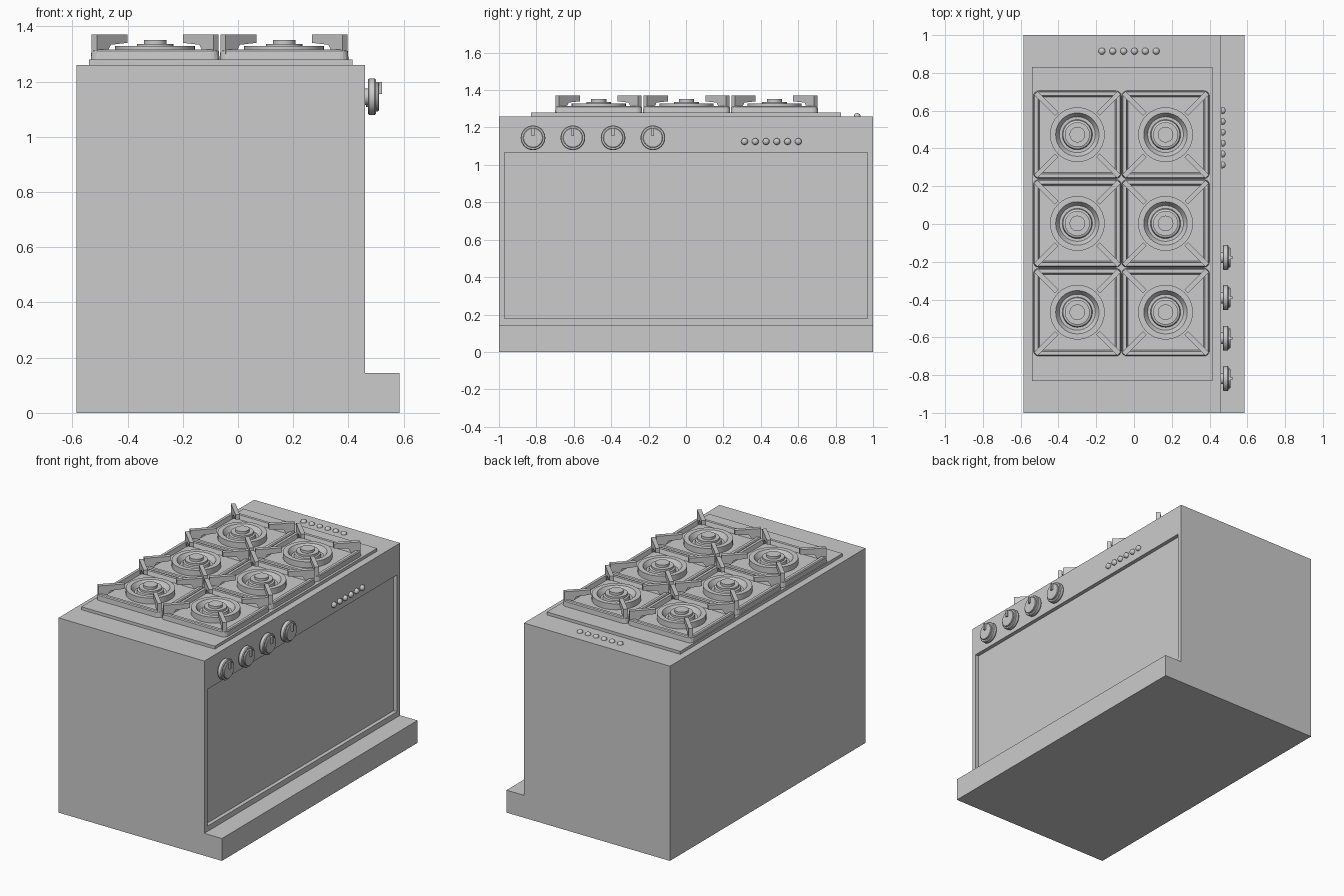
import bpy, bmesh, math
from mathutils import Matrix

if "Cube" in bpy.data.objects:
    bpy.data.objects.remove(bpy.data.objects["Cube"])

grey = bpy.data.materials.new("stove_grey")
grey.diffuse_color = (0.6, 0.6, 0.6, 1)
grey.use_nodes = True
grey.node_tree.nodes["Principled BSDF"].inputs["Base Color"].default_value = grey.diffuse_color


def finish(bm, name, loc=(0, 0, 0), smooth=False):
    bmesh.ops.recalc_face_normals(bm, faces=bm.faces)
    me = bpy.data.meshes.new(name)
    bm.to_mesh(me)
    bm.free()
    me.materials.append(grey)
    ob = bpy.data.objects.new(name, me)
    ob.location = loc
    bpy.context.collection.objects.link(ob)
    if smooth:
        bpy.ops.object.select_all(action='DESELECT')
        ob.select_set(True)
        bpy.context.view_layer.objects.active = ob
        bpy.ops.object.shade_smooth_by_angle(angle=math.radians(35))
    return ob


def box_bm(x0, x1, y0, y1, z0, z1):
    bm = bmesh.new()
    bmesh.ops.create_cube(bm, size=1)
    for v in bm.verts:
        v.co.x = x1 if v.co.x > 0 else x0
        v.co.y = y1 if v.co.y > 0 else y0
        v.co.z = z1 if v.co.z > 0 else z0
    return bm


def loft(rings):
    """Skin a list of point rings and close both ends."""
    bm = bmesh.new()
    rows = [[bm.verts.new(p) for p in ring] for ring in rings]
    n = len(rows[0])
    for a, b in zip(rows, rows[1:]):
        for i in range(n):
            j = (i + 1) % n
            bm.faces.new((a[i], a[j], b[j], b[i]))
    bm.faces.new(rows[0])
    bm.faces.new(rows[-1])
    return bm


def lathe(profile, n=32):
    return loft([[(r * math.cos(2 * math.pi * i / n), r * math.sin(2 * math.pi * i / n), z)
                  for i in range(n)] for r, z in profile])


def rounded_square(half, z, rad, seg=4):
    pts = []
    for q in range(4):
        a0 = q * math.pi / 2
        cx = (half - rad) * (1 if q in (0, 3) else -1)
        cy = (half - rad) * (1 if q < 2 else -1)
        for s in range(seg + 1):
            a = a0 + s * math.pi / 2 / seg
            pts.append((cx + rad * math.cos(a), cy + rad * math.sin(a), z))
    return pts


# Plinth and body with a recessed oven door panel
finish(box_bm(-0.585, 0.585, -1, 1, 0, 0.145), "plinth")
bm = box_bm(-0.585, 0.46, -1, 1, 0.145, 1.26)
bm.normal_update()
door = max(bm.faces, key=lambda f: f.calc_center_median().x)
bmesh.ops.inset_individual(bm, faces=[door], thickness=0.03)
for v in door.verts:
    v.co.y = 0.97 if v.co.y > 0 else -0.97
    v.co.z = 1.065 if v.co.z > 0.7 else 0.18
bmesh.ops.inset_individual(bm, faces=[door], thickness=0.0)
for v in door.verts:
    v.co.x -= 0.025
finish(bm, "oven_body")

# Hob plate
finish(box_bm(-0.54, 0.415, -0.83, 0.83, 1.26, 1.279), "hob_plate")


def grate_arm(x, y, k):
    """Upright fin running diagonally from the tray corner to the burner."""
    side = [(0.312, 1.295), (0.312, 1.37), (0.155, 1.37), (0.155, 1.34), (0.24, 1.333), (0.265, 1.295)]
    bm = loft([[(r, w, z) for r, z in side] for w in (-0.013, 0.013)])
    bm.transform(Matrix.Rotation(math.pi / 4 + k * math.pi / 2, 4, 'Z'))
    finish(bm, "grate_arm", (x, y, 0))


# Six burners, each with tray, ring, cap and four arms
for x in (-0.30, 0.167):
    for y in (-0.467, 0.003, 0.473):
        finish(loft([rounded_square(0.233, 1.278, 0.03), rounded_square(0.231, 1.31, 0.03),
                     rounded_square(0.226, 1.316, 0.028), rounded_square(0.208, 1.316, 0.02),
                     rounded_square(0.200, 1.29, 0.016)]), "burner_tray", (x, y, 0))
        finish(lathe([(0.145, 1.285), (0.145, 1.328), (0.115, 1.328), (0.095, 1.298),
                      (0.08, 1.298), (0.076, 1.318), (0.066, 1.322), (0.066, 1.335),
                      (0.041, 1.335), (0.041, 1.351)]), "burner", (x, y, 0), True)
        for k in range(4):
            grate_arm(x, y, k)

# Control knobs with pointer grips
to_x = Matrix.Rotation(math.pi / 2, 4, 'Y')
for y in (-0.818, -0.605, -0.39, -0.177):
    bm = lathe([(0.03, 0.455), (0.03, 0.47), (0.062, 0.47), (0.066, 0.475), (0.066, 0.495),
                (0.062, 0.5), (0.053, 0.5), (0.053, 0.507), (0.05, 0.51)])
    bm.transform(to_x)
    finish(bm, "control_knob", (0, y, 1.145), True)
    finish(box_bm(0.505, 0.521, y - 0.007, y + 0.007, 1.155, 1.198), "knob_pointer")

# Small domed buttons, on the control panel and on the top
dome = [(0.018, -0.004), (0.018, 0.003), (0.0155, 0.010), (0.009, 0.015), (0.002, 0.0165)]
for i in range(6):
    bm = lathe(dome, 16)
    bm.transform(to_x)
    finish(bm, "panel_button", (0.468, 0.313 + i * 0.0575, 1.125), True)
    finish(lathe(dome, 16), "top_button", (-0.17 + i * 0.0575, 0.915, 1.26), True)
